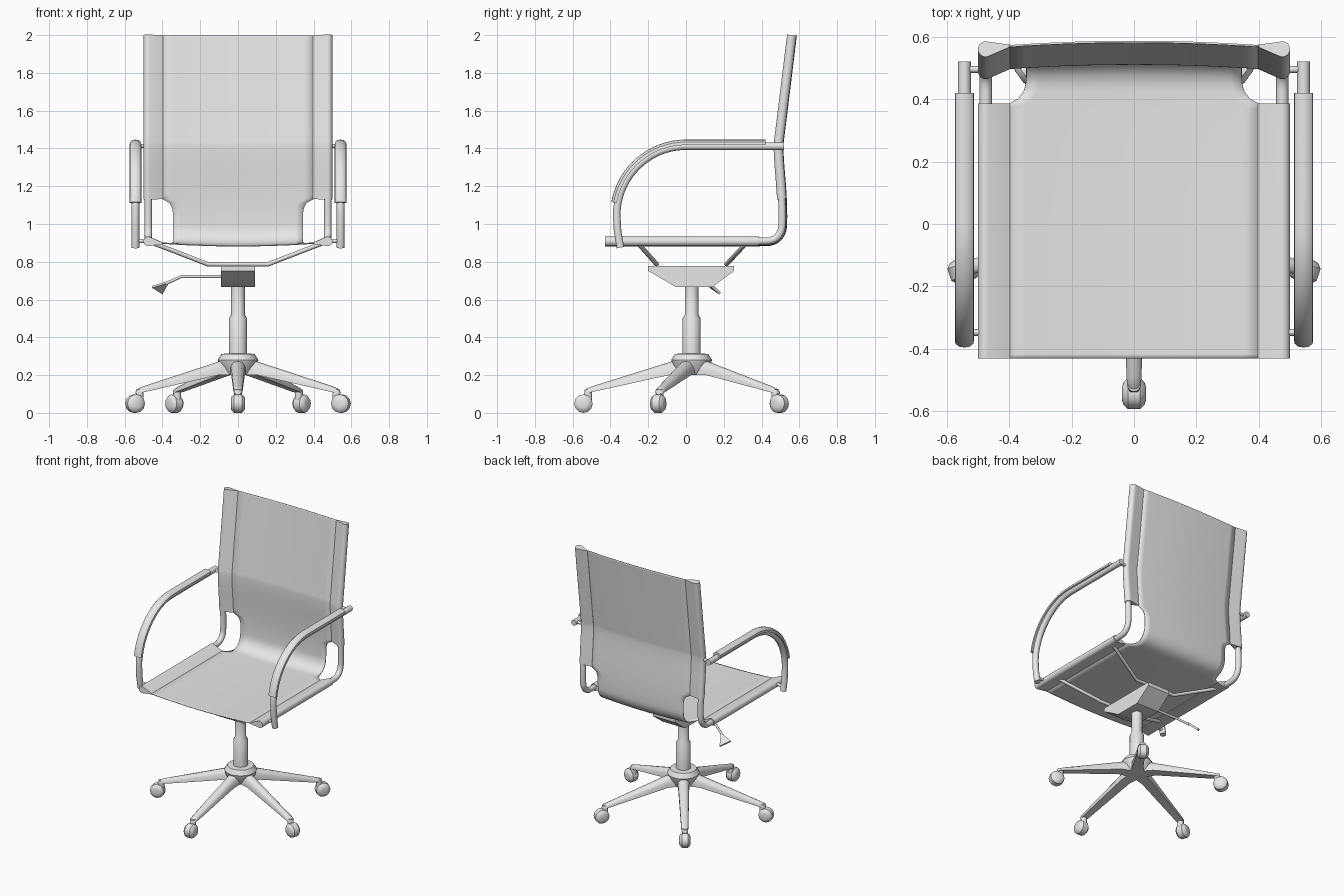
import bpy, bmesh
from math import sin, cos, pi, radians, sqrt
from mathutils import Matrix, Vector

cube = bpy.data.objects.get("Cube")
if cube:
    bpy.data.objects.remove(cube)

grey = bpy.data.materials.new("plain grey")
grey.use_nodes = True
grey.diffuse_color = (0.8, 0.8, 0.8, 1)
grey.node_tree.nodes["Principled BSDF"].inputs["Base Color"].default_value = (0.8, 0.8, 0.8, 1)


def finish(obj, angle=35):
    if not obj.data.materials:
        obj.data.materials.append(grey)
    bpy.ops.object.select_all(action="DESELECT")
    obj.select_set(True)
    bpy.context.view_layer.objects.active = obj
    if obj.type == "CURVE":
        bpy.ops.object.convert(target="MESH")
    bpy.ops.object.shade_smooth_by_angle(angle=radians(angle))
    return obj


def loft(name, rings, matrix=Matrix(), closed=True, angle=35):
    """Skin equal-length rings of points; closed rings get end caps."""
    bm = bmesh.new()
    rows = [[bm.verts.new(matrix @ Vector(p)) for p in ring] for ring in rings]
    n = len(rows[0])
    for a, b in zip(rows, rows[1:]):
        for i in range(n if closed else n - 1):
            j = (i + 1) % n
            bm.faces.new((a[i], a[j], b[j], b[i]))
    if closed:
        bm.faces.new(rows[0])
        bm.faces.new(rows[-1])
    bmesh.ops.recalc_face_normals(bm, faces=bm.faces)
    mesh = bpy.data.meshes.new(name)
    bm.to_mesh(mesh)
    bm.free()
    obj = bpy.data.objects.new(name, mesh)
    bpy.context.collection.objects.link(obj)
    return finish(obj, angle)


def lathe(name, profile, matrix=Matrix(), segs=20):
    rings = [[(r * cos(2 * pi * i / segs), r * sin(2 * pi * i / segs), z)
              for i in range(segs)] for r, z in profile]
    return loft(name, rings, matrix)


def tube(name, points, radius):
    curve = bpy.data.curves.new(name, "CURVE")
    curve.dimensions = "3D"
    curve.bevel_depth = radius
    curve.bevel_resolution = 3
    curve.use_fill_caps = True
    spline = curve.splines.new("POLY")
    spline.points.add(len(points) - 1)
    for p, co in zip(spline.points, points):
        p.co = (*co, 1)
    obj = bpy.data.objects.new(name, curve)
    bpy.context.collection.objects.link(obj)
    return finish(obj, 50)


def smooth(points, times=3):
    """Corner cutting that keeps the two ends."""
    for _ in range(times):
        out = [points[0]]
        for a, b in zip(points, points[1:]):
            a, b = Vector(a), Vector(b)
            out += [a.lerp(b, 0.25), a.lerp(b, 0.75)]
        points = out + [points[-1]]
    return [Vector(p) for p in points]


def resample(points, step):
    out = [points[0]]
    for a, b in zip(points, points[1:]):
        n = max(1, round((b - a).length / step))
        out += [a.lerp(b, (i + 1) / n) for i in range(n)]
    return out


def with_normals(path):
    """Pair each (y, z) point with its outward normal."""
    out = []
    for i, p in enumerate(path):
        t = (path[min(i + 1, len(path) - 1)] - path[max(i - 1, 0)]).normalized()
        out.append((p, Vector((t.y, -t.x))))
    return out


def sweep(name, framed, section, side=1, x=0):
    rings = [[(side * (x + sx), p.x + n.x * sn, p.y + n.y * sn) for sx, sn in section]
             for p, n in framed]
    return loft(name, rings)


# Side profile shared by the frame tubes and the sling
profile = smooth([(-0.43, 0.908), (0.39, 0.908), (0.465, 0.912), (0.505, 0.955), (0.51, 1.02),
                  (0.507, 1.15), (0.486, 1.40), (0.495, 1.47), (0.56, 2.0)])
path = with_normals(resample(profile, 0.015))
seat_part = [f for f in path if f[0].x < 0.39 and f[0].y < 1]
back_part = [f for f in path if f[0].y > 1.13]

# Sling: one sagging sheet, narrowed to a neck behind the seat
def half_width(p):
    if p.y > 1.13 or (p.x < 0.39 and p.y < 1):
        return 0.40
    d = min(1.13 - p.y, max(p.x - 0.39, p.y - 0.94))
    t = min(1, max(0, d / 0.075))
    return 0.345 + 0.055 * (1 - sqrt(1 - (1 - t) ** 2))


COLS = 16
rows = []
for p, n in path:
    row = []
    for i in range(COLS + 1):
        x = (2 * i / COLS - 1) * half_width(p)
        sag = 0.01 + 0.014 * (1 - (x / 0.4) ** 2)
        row.append((x, p.x + n.x * sag, p.y + n.y * sag))
    rows.append(row)
sling = loft("sling", rows, closed=False)
thick = sling.modifiers.new("thickness", "SOLIDIFY")
thick.thickness = 0.006
thick.offset = 0

# Teardrop sleeve section wrapped round each frame tube
sleeve = [(-0.08, 0.008), (-0.08, 0.014)]
for k in range(13):
    a = radians(105 - 210 * k / 12)
    sleeve.append((0.025 * cos(a), 0.025 * sin(a)))

# Armrest path: straight top, quarter arc, short leg
arm = [Vector((0.52, 1.412)), Vector((0.42, 1.412))]
arm += [Vector((-0.367 * sin(a), 1.045 + 0.367 * cos(a)))
        for a in [radians(5 * k) for k in range(19)]]
pad_path = with_normals(arm[1:-2])
arm += [Vector((-0.362, 0.96)), Vector((-0.347, 0.875))]
pad = [(-0.031, 0.006), (-0.029, 0.022), (-0.018, 0.032), (0, 0.035),
       (0.018, 0.032), (0.029, 0.022), (0.031, 0.006)]

for side, label in ((1, "left"), (-1, "right")):
    tube(label + "_frame_tube", [(side * 0.475, p.x, p.y) for p in profile], 0.02)
    sweep(label + "_seat_sleeve", seat_part, sleeve, side, 0.475)
    sweep(label + "_back_sleeve", back_part, sleeve, side, 0.475)
    tube(label + "_armrest_tube", [(side * 0.543, p.x, p.y) for p in arm], 0.021)
    sweep(label + "_armrest_pad", pad_path, pad, side, 0.543)
    for part, y, z in (("back", 0.495, 1.412), ("front", -0.347, 0.91)):
        tube(f"{label}_{part}_armrest_pin", [(side * 0.47, y, z), (side * 0.545, y, z)], 0.011)

# Bent support rods under the seat
for name, y_out, y_in in (("front_support", -0.26, -0.155), ("rear_support", 0.325, 0.215)):
    tube(name, [(-0.465, y_out, 0.905), (-0.16, y_in, 0.787),
                (0.16, y_in, 0.787), (0.465, y_out, 0.905)], 0.012)

# Tilt mechanism housing
housing = [(-0.2, 0.778), (0.255, 0.778), (0.255, 0.752), (0.14, 0.667),
           (-0.055, 0.667), (-0.2, 0.752)]
loft("tilt_housing", [[(x, y, z) for y, z in housing] for x in (-0.09, 0.09)])

# Height lever with a flared paddle
tube("lever_rod", [(-0.05, 0.08, 0.722), (-0.3, 0.08, 0.722), (-0.38, 0.12, 0.685)], 0.008)
paddle = [(-0.365, 0.115, 0.695), (-0.455, 0.13, 0.667), (-0.40, 0.18, 0.632)]
loft("lever_paddle", [[(x, y + d, z + d) for x, y, z in paddle] for d in (-0.005, 0.005)])

# Gas column and hub
base = Matrix.Translation((0, 0.03, 0))
lathe("column", [(0.048, 0.29), (0.048, 0.50), (0.036, 0.52), (0.036, 0.68)], base)
lathe("hub", [(0.07, 0.20), (0.10, 0.25), (0.108, 0.28), (0.088, 0.312), (0.05, 0.315)], base)

# Five legs with casters
for k in range(5):
    turn = base @ Matrix.Rotation(radians(-90 + 72 * k), 4, "Z")
    rings = []
    for r, top, bottom, w in ((0.03, 0.295, 0.20, 0.042), (0.12, 0.268, 0.20, 0.036),
                              (0.52, 0.143, 0.112, 0.024), (0.555, 0.13, 0.105, 0.021),
                              (0.568, 0.115, 0.10, 0.012)):
        mid = bottom + 0.6 * (top - bottom)
        rings.append([(r, -w, bottom), (r, w, bottom), (r, w, mid), (r, 0.6 * w, top - 0.005),
                      (r, 0, top), (r, -0.6 * w, top - 0.005), (r, -w, mid)])
    loft(f"leg_{k + 1}", rings, turn, angle=50)
    lathe(f"caster_stem_{k + 1}", [(0.02, 0.06), (0.02, 0.125)],
          turn @ Matrix.Translation((0.547, 0, 0)), 12)
    axle = turn @ Matrix.Translation((0.573, 0, 0.049)) @ Matrix.Rotation(pi / 2, 4, "X")
    lathe(f"caster_{k + 1}", [(0.022, -0.038), (0.036, -0.034), (0.049, -0.02),
                              (0.049, 0.02), (0.036, 0.034), (0.022, 0.038)], axle, 12)
